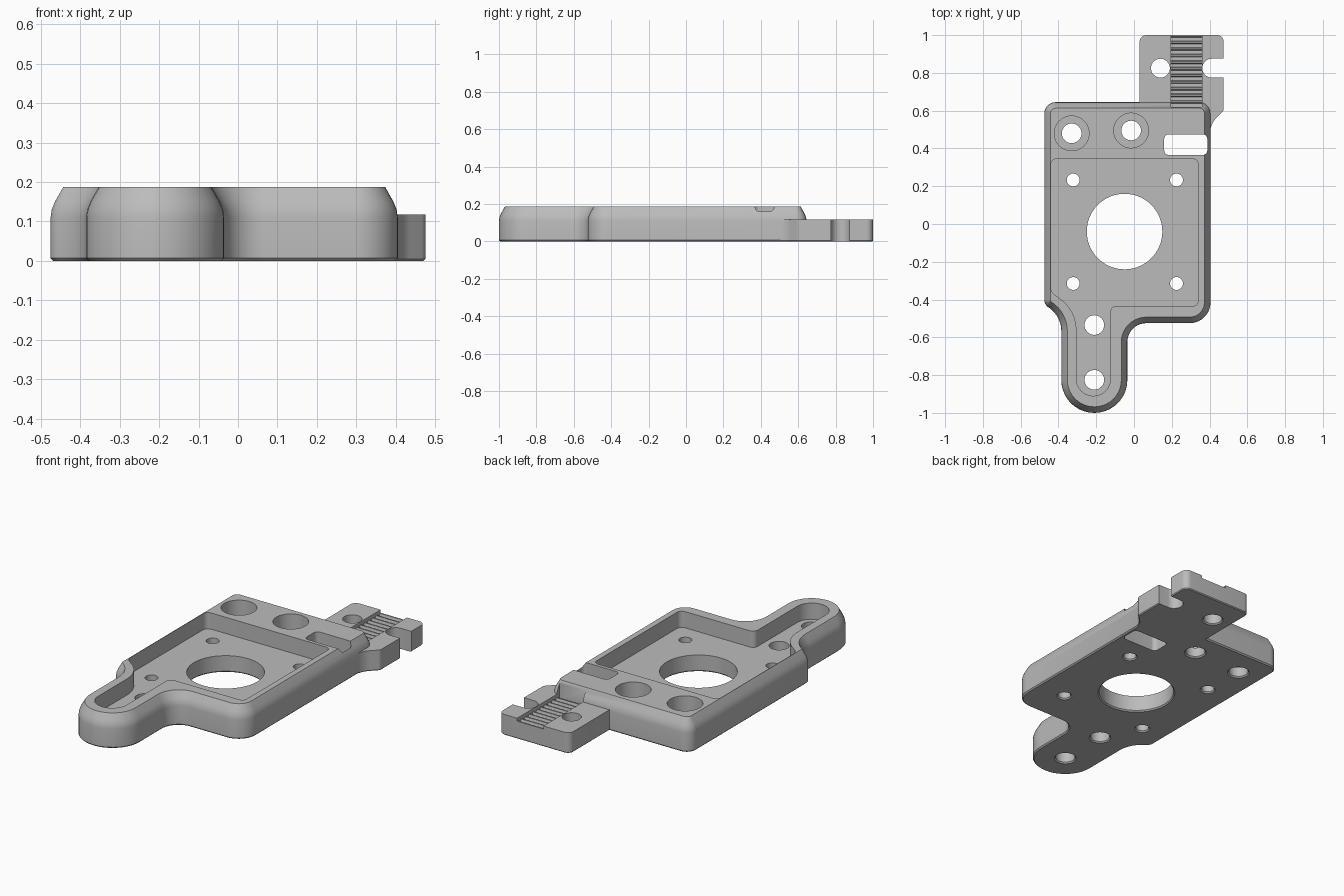
import bpy, bmesh, math
from mathutils import Vector

if "Cube" in bpy.data.objects:
    bpy.data.objects.remove(bpy.data.objects["Cube"])

grey = bpy.data.materials.new("plain grey")
grey.diffuse_color = (0.5, 0.5, 0.5, 1)
grey.use_nodes = True
grey.node_tree.nodes["Principled BSDF"].inputs["Base Color"].default_value = grey.diffuse_color


def rounded(corners, steps=10):
    """Polygon from (x, y, radius) corners, listed counter-clockwise."""
    pts, n = [], len(corners)
    for i, (x, y, r) in enumerate(corners):
        p = Vector((x, y))
        if r == 0:
            pts.append(p)
            continue
        a = (Vector(corners[i - 1][:2]) - p).normalized()
        b = (Vector(corners[(i + 1) % n][:2]) - p).normalized()
        half = a.angle(b) / 2
        start, end = p + a * r / math.tan(half), p + b * r / math.tan(half)
        c = p + (a + b).normalized() * r / math.sin(half)
        u, v = start - c, end - c
        sweep = math.atan2(u.x * v.y - u.y * v.x, u.dot(v))
        for k in range(steps + 1):
            t = sweep * k / steps
            pts.append(c + Vector((u.x * math.cos(t) - u.y * math.sin(t),
                                   u.x * math.sin(t) + u.y * math.cos(t))))
    return pts


def circle(x, y, r, n=48):
    return [Vector((x + r * math.cos(2 * math.pi * k / n),
                    y + r * math.sin(2 * math.pi * k / n))) for k in range(n)]


def inset(pts, d):
    out, n = [], len(pts)
    for i, p in enumerate(pts):
        e1 = (p - pts[i - 1]).normalized()
        e2 = (pts[(i + 1) % n] - p).normalized()
        n1, n2 = Vector((-e1.y, e1.x)), Vector((-e2.y, e2.x))
        out.append(p + (n1 + n2) * d / (1 + n1.dot(n2)))
    return out


def prism(name, pts, layers, sideways=False):
    """Stack the outline at (inset, height) layers and cap both ends."""
    bm = bmesh.new()
    rings = []
    for d, h in layers:
        rings.append([bm.verts.new((h, p.x, p.y) if sideways else (p.x, p.y, h))
                      for p in inset(pts, d)])
    n = len(pts)
    for lo, hi in zip(rings, rings[1:]):
        for i in range(n):
            j = (i + 1) % n
            bm.faces.new((lo[i], lo[j], hi[j], hi[i]))
    bm.faces.new(rings[0][::-1])
    bm.faces.new(rings[-1])
    bmesh.ops.recalc_face_normals(bm, faces=bm.faces)
    mesh = bpy.data.meshes.new(name)
    bm.to_mesh(mesh)
    bm.free()
    mesh.materials.append(grey)
    obj = bpy.data.objects.new(name, mesh)
    bpy.context.collection.objects.link(obj)
    return obj


def combine(target, other, operation):
    mod = target.modifiers.new("combine", 'BOOLEAN')
    mod.operation, mod.solver, mod.object = operation, 'EXACT', other
    bpy.context.view_layer.update()
    result = bpy.data.meshes.new_from_object(
        target.evaluated_get(bpy.context.evaluated_depsgraph_get()))
    target.modifiers.clear()
    target.data = result
    bpy.data.objects.remove(other)


# Main body with rounded-over top edge and small bottom chamfer
body = prism("mounting_plate", rounded([
    (-0.475, 0.645, 0.06), (-0.475, -0.425, 0.045), (-0.385, -0.49, 0.15),
    (-0.385, -1.0, 0.1745), (-0.035, -1.0, 0.1745), (-0.035, -0.525, 0.1),
    (0.405, -0.525, 0.11), (0.405, 0.645, 0.06)]),
    [(0.007, 0), (0, 0.007), (0, 0.11), (0.003, 0.13), (0.011, 0.15), (0.032, 0.187)])

# Belt clamp tab at the back
tab = prism("clamp_tab", rounded([
    (0.03, 0.5, 0), (0.395, 0.48, 0), (0.42, 0.545, 0.1), (0.475, 0.6, 0.03),
    (0.475, 1.0, 0.035), (0.03, 1.0, 0.035)]),
    [(0.005, 0), (0, 0.005), (0, 0.117)])
combine(body, tab, 'UNION')

# Motor pocket running into the front arm
pocket = prism("pocket_cutter", rounded([
    (-0.44, 0.345, 0.03), (-0.44, -0.36, 0.05), (-0.305, -0.46, 0.2),
    (-0.305, -0.91, 0.0895), (-0.125, -0.91, 0.0895), (-0.125, -0.435, 0.03),
    (0.34, -0.435, 0.03), (0.34, 0.345, 0.03)]), [(0, 0.095), (0, 0.3)])
combine(body, pocket, 'DIFFERENCE')

# Through holes with a slightly flared lower rim
holes = [(-0.05, -0.04, 0.2), (-0.21, -0.535, 0.052), (-0.21, -0.825, 0.052),
         (-0.33, 0.48, 0.052), (-0.015, 0.495, 0.052), (0.14, 0.825, 0.05)]
holes += [(x, y, 0.034) for x in (-0.322, 0.225) for y in (-0.315, 0.233)]
for x, y, r in holes:
    cutter = prism("hole_cutter", circle(x, y, r, 64 if r > 0.1 else 32),
                   [(-0.009, -0.002), (0, 0.007), (0, 0.3)])
    combine(body, cutter, 'DIFFERENCE')

# Counterbores for the two back holes
for x, y in ((-0.33, 0.48), (-0.015, 0.495)):
    cutter = prism("counterbore_cutter", circle(x, y, 0.092), [(0, 0.06), (0, 0.3)])
    combine(body, cutter, 'DIFFERENCE')

# Belt slot and open notch in the tab
slot = prism("slot_cutter", rounded([
    (0.16, 0.475, 0.025), (0.16, 0.365, 0.025), (0.388, 0.365, 0.025),
    (0.388, 0.475, 0.025)]), [(0, -0.1), (0, 0.3)])
combine(body, slot, 'DIFFERENCE')
notch = prism("notch_cutter", rounded([
    (0.362, 0.875, 0.0495), (0.362, 0.775, 0.0495), (0.6, 0.775, 0),
    (0.6, 0.875, 0)]), [(0, -0.1), (0, 0.3)])
combine(body, notch, 'DIFFERENCE')

# Toothed belt channel
pitch = 0.035
comb = [Vector((1.1, 0.3)), Vector((0.62, 0.3))]
for k in range(12):
    y = 0.62 + k * pitch
    comb += [Vector((y, 0.084)), Vector((y + 0.018, 0.084)),
             Vector((y + 0.0225, 0.1)), Vector((y + 0.0305, 0.1))]
comb.append(Vector((1.1, 0.084)))
channel = prism("channel_cutter", comb, [(0, 0.195), (0, 0.36)], sideways=True)
combine(body, channel, 'DIFFERENCE')

# Smooth shading with crisp edges
bpy.context.view_layer.objects.active = body
body.select_set(True)
bpy.ops.object.shade_smooth_by_angle(angle=math.radians(30))
